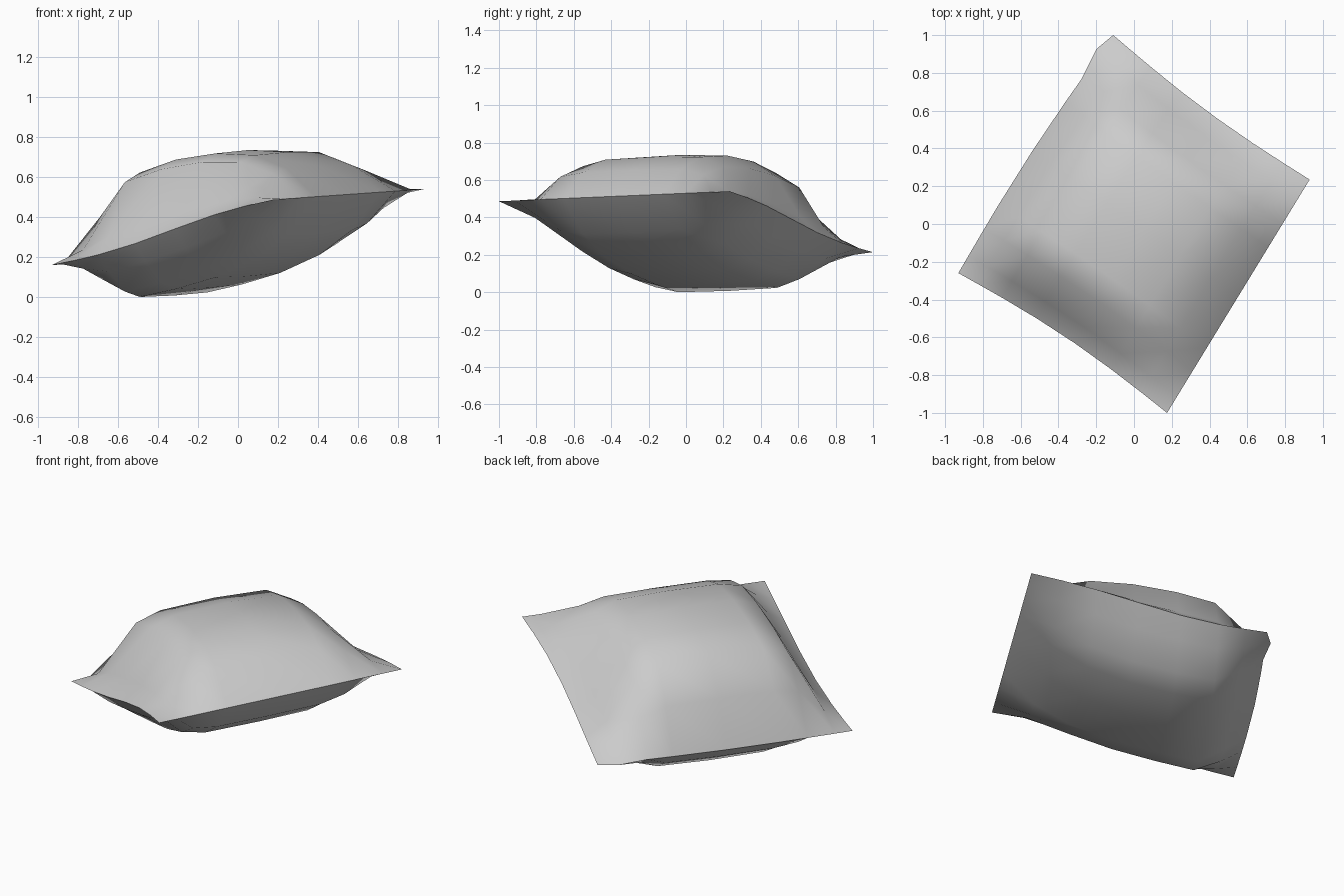
import bpy, bmesh, math
from mathutils import Vector

if "Cube" in bpy.data.objects:
    bpy.data.objects.remove(bpy.data.objects["Cube"])

# Seam corners of the tilted cushion (left, front, right, back)
D = Vector((-0.93, -0.26, 0.155))
C = Vector((0.175, -1.0, 0.482))
B = Vector((0.93, 0.235, 0.535))
A = Vector((-0.11, 1.0, 0.21))

# Section profiles across the cushion (u) and fullness along it (v)
U = [0, 0.09, 0.2, 0.36, 0.54, 0.72, 0.87, 1]
TOP = [0.185, 0.44, 0.635, 0.70, 0.73, 0.72, 0.65, 0.52]
LOW = [0.185, 0.09, 0.003, 0.042, 0.1, 0.19, 0.315, 0.52]
V = [0, 0.07, 0.18, 0.28, 0.5, 0.71, 0.81, 0.92, 1]
FULL_TOP = [0, 0.22, 0.88, 0.985, 1, 0.96, 0.76, 0.22, 0]
FULL_LOW = [0, 0.38, 0.84, 0.98, 1, 0.98, 0.8, 0.36, 0]


def seam(u, v):
    """Point on the sheet between the two halves, with pulled-in short edges."""
    p = (D * (1 - u) + C * u) * (1 - v) + (A * (1 - u) + B * u) * v
    inward = (A - D).normalized()
    outward = (D - C).normalized()
    p += inward * math.sin(math.pi * u) * (0.035 * (1 - v) - 0.03 * v)
    p.z += 0.015 * math.sin(2 * math.pi * (u - 0.5))
    # bowed long edge on the low side
    bow = outward * 0.025 * math.sin(math.pi * v) * (1 - u)
    p += Vector((bow.x, bow.y, 0))
    return p


bm = bmesh.new()


def half(profile, fullness, flip):
    """One padded half; its rim lies on the seam."""
    grid = []
    for j, v in enumerate(V):
        row = []
        for i, u in enumerate(U):
            p = seam(u, v)
            if 0 < i < len(U) - 1:
                p.z += (profile[i] - seam(u, 0.5).z) * fullness[j]
            # blunted back corner
            if i == 0 and v == 0.92:
                p += Vector((-0.018, 0.024, 0))
            row.append(bm.verts.new(p))
        grid.append(row)
    for j in range(len(V) - 1):
        for i in range(len(U) - 1):
            f = [grid[j][i], grid[j][i + 1], grid[j + 1][i + 1], grid[j + 1][i]]
            bm.faces.new(f[::-1] if flip else f)


half(TOP, FULL_TOP, False)
half(LOW, FULL_LOW, True)
bmesh.ops.remove_doubles(bm, verts=bm.verts, dist=0.0005)

# Rest the cushion on the ground
low = min(v.co.z for v in bm.verts)
for v in bm.verts:
    v.co.z -= low

mesh = bpy.data.meshes.new("cushion")
bm.to_mesh(mesh)
bm.free()
cushion = bpy.data.objects.new("cushion", mesh)
bpy.context.collection.objects.link(cushion)
bpy.context.view_layer.objects.active = cushion
cushion.select_set(True)
bpy.ops.object.shade_smooth_by_angle(angle=math.radians(60))
